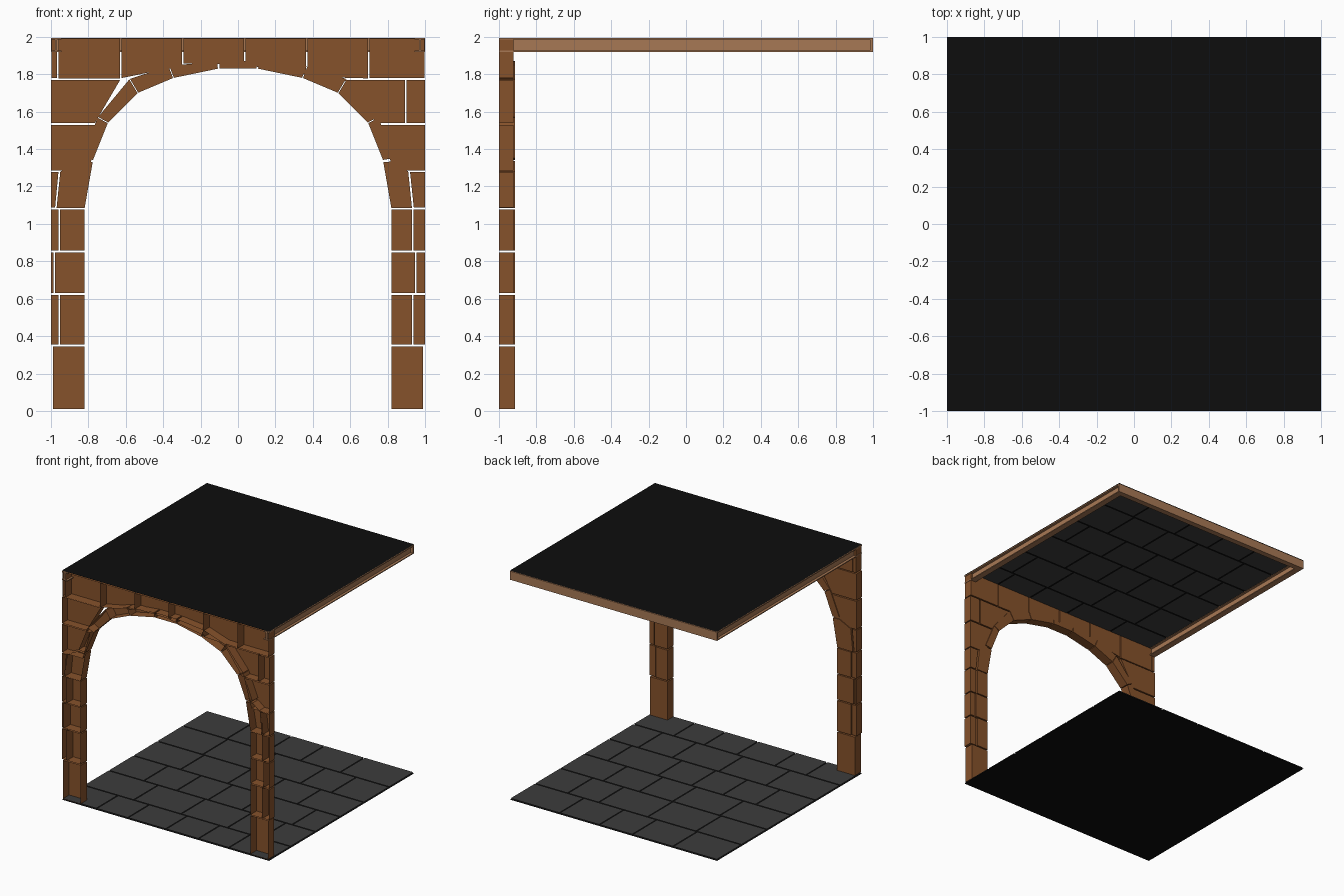
import bpy, bmesh, random

if "Cube" in bpy.data.objects:
    bpy.data.objects.remove(bpy.data.objects["Cube"])

random.seed(4)


def material(name, rgb):
    m = bpy.data.materials.new(name)
    m.diffuse_color = (*rgb, 1)
    m.use_nodes = True
    m.node_tree.nodes["Principled BSDF"].inputs["Base Color"].default_value = m.diffuse_color
    return m


STONE = material("brown stone", (0.24, 0.084, 0.024))
WOOD = material("light brown beam", (0.39, 0.19, 0.09))
GREY = material("dark grey tile", (0.046, 0.046, 0.046))
BLACK = material("black backing", (0.004, 0.004, 0.004))


def finish(bm, name, mat):
    me = bpy.data.meshes.new(name)
    bm.to_mesh(me)
    bm.free()
    ob = bpy.data.objects.new(name, me)
    me.materials.append(mat)
    bpy.context.collection.objects.link(ob)
    return ob


def add_shell(bm, pts, back):
    """Stone block from an x-z outline: back face and sides, hollow at the front."""
    front = [bm.verts.new((x, -1, z)) for x, z in pts]
    rear = [bm.verts.new((x, back, z)) for x, z in pts]
    n = len(pts)
    ff = bm.faces.new(front)
    fs = [ff, bm.faces.new(rear[::-1])]
    for i in range(n):
        j = (i + 1) % n
        fs.append(bm.faces.new((front[i], front[j], rear[j], rear[i])))
    bmesh.ops.recalc_face_normals(bm, faces=fs)
    bmesh.ops.delete(bm, geom=[ff], context='FACES_ONLY')


def rect(x0, x1, z0, z1):
    return [(x0, z0), (x1, z0), (x1, z1), (x0, z1)]


def add_box(bm, x0, x1, y0, y1, z0, z1):
    r = bmesh.ops.create_cube(bm, size=1)
    for v in r["verts"]:
        v.co = ((x0, x1)[v.co.x > 0], (y0, y1)[v.co.y > 0], (z0, z1)[v.co.z > 0])


# pillars: stacked courses, each split into an inner and an outer stone
bm = bmesh.new()
for s, splits in ((-1, (0.955, 0.982, 0.955)), (1, (0.935, 0.95, 0.935))):
    add_shell(bm, [(s * x, z) for x, z in rect(0.82, 0.99, 0.01, 0.345)], -0.915)
    for split, z0, z1 in zip(splits, (0.355, 0.63, 0.857), (0.62, 0.848, 1.078)):
        add_shell(bm, [(s * x, z) for x, z in rect(0.82, split - 0.004, z0, z1)], -0.915)
        add_shell(bm, [(s * x, z) for x, z in rect(split + 0.004, 1, z0, z1)], -0.922)
finish(bm, "pillars", STONE)

# arch ring of wedge stones
bm = bmesh.new()
inner = [(0.775, 1.34), (0.695, 1.54), (0.535, 1.70), (0.345, 1.78), (0.105, 1.83)]
outer = [(0.84, 1.35), (0.75, 1.57), (0.58, 1.775), (0.37, 1.845), (0.11, 1.87)]
for s in (-1, 1):
    w = 0.97 if s < 0 else 0.93
    add_shell(bm, [(s * x, z) for x, z in
                   [(0.82, 1.085), (w, 1.085), (w - 0.02, 1.28), (0.84, 1.335), (0.777, 1.33)]], -0.915)
    for i in range(4):
        quad = [inner[i], outer[i], outer[i + 1], inner[i + 1]]
        cx = sum(p[0] for p in quad) / 4
        cz = sum(p[1] for p in quad) / 4
        add_shell(bm, [(s * (cx + (x - cx) * 0.98), cz + (z - cz) * 0.98) for x, z in quad], -0.915)
add_shell(bm, [(-0.1, 1.83), (0.1, 1.83), (0.1, 1.87), (-0.1, 1.87)], -0.915)
finish(bm, "arch_ring", STONE)

# wall stones around the arch
bm = bmesh.new()
blocks = [
    [(-1, 1.087), (-0.978, 1.087), (-0.96, 1.277), (-1, 1.277)],
    [(0.94, 1.087), (1, 1.087), (1, 1.277), (0.92, 1.277)],
    [(-1, 1.285), (-0.80, 1.285), (-0.73, 1.53), (-1, 1.53)],
    [(0.83, 1.285), (1, 1.285), (1, 1.53), (0.76, 1.53)],
    [(-1, 1.54), (-0.765, 1.54), (-0.63, 1.77), (-1, 1.77)],
    [(0.74, 1.54), (0.893, 1.54), (0.893, 1.77), (0.57, 1.77)],
    rect(0.902, 1, 1.54, 1.77),
]
# top course: splits along x, with the lower edge following the arch
edges = [-1, -0.965, -0.627, -0.295, 0.035, 0.367, 0.70, 1]
lows = [(1.78, 1.78), (1.778, 1.778), (1.78, 1.845), (1.857, 1.855),
        (1.85, 1.80), (1.787, 1.778), (1.78, 1.78)]
for a, b, (l, r) in zip(edges, edges[1:], lows):
    blocks.append([(a + 0.004, l), (b - 0.004, r), (b - 0.004, 1.99), (a + 0.004, 1.99)])
for pts in blocks:
    add_shell(bm, pts, -0.922)
finish(bm, "wall_stones", STONE)

# side beams (web between two flanges) and the flush back beam
bm = bmesh.new()
for s in (-1, 1):
    for a, b, z0, z1 in ((0.945, 1, 1.92, 1.928), (0.968, 0.978, 1.928, 1.985), (0.945, 1, 1.985, 1.995)):
        add_box(bm, min(s * a, s * b), max(s * a, s * b), -1, 1, z0, z1)
finish(bm, "side_beams", WOOD)
bm = bmesh.new()
add_box(bm, -1, 1, 0.985, 1, 1.92, 1.995)
add_box(bm, -1, 1, 0.95, 0.985, 1.92, 1.927)
finish(bm, "back_beam", WOOD)


# paving: rows of random-length slabs over a black backing sheet
def paving(name, z, facing):
    bm = bmesh.new()
    rows = [-1, -0.7, -0.36, -0.02, 0.31, 0.66, 1]
    g = 0.004
    for y0, y1 in zip(rows, rows[1:]):
        x = -1
        while x < 1:
            x1 = x + random.uniform(0.28, 0.5)
            if x1 > 0.8:
                x1 = 1
            c = [(x + g, y0 + g), (x1 - g, y0 + g), (x1 - g, y1 - g), (x + g, y1 - g)]
            bm.faces.new([bm.verts.new((*p, z)) for p in c[::facing]])
            x = x1
    finish(bm, name, GREY)


def sheet(name, z, facing):
    bm = bmesh.new()
    c = [(-1, -1), (1, -1), (1, 1), (-1, 1)]
    bm.faces.new([bm.verts.new((*p, z)) for p in c[::facing]])
    finish(bm, name, BLACK)


paving("floor_tiles", 0.011, 1)
sheet("floor_backing", 0.0, -1)
paving("ceiling_tiles", 1.988, -1)
sheet("ceiling_backing", 2.0, 1)
